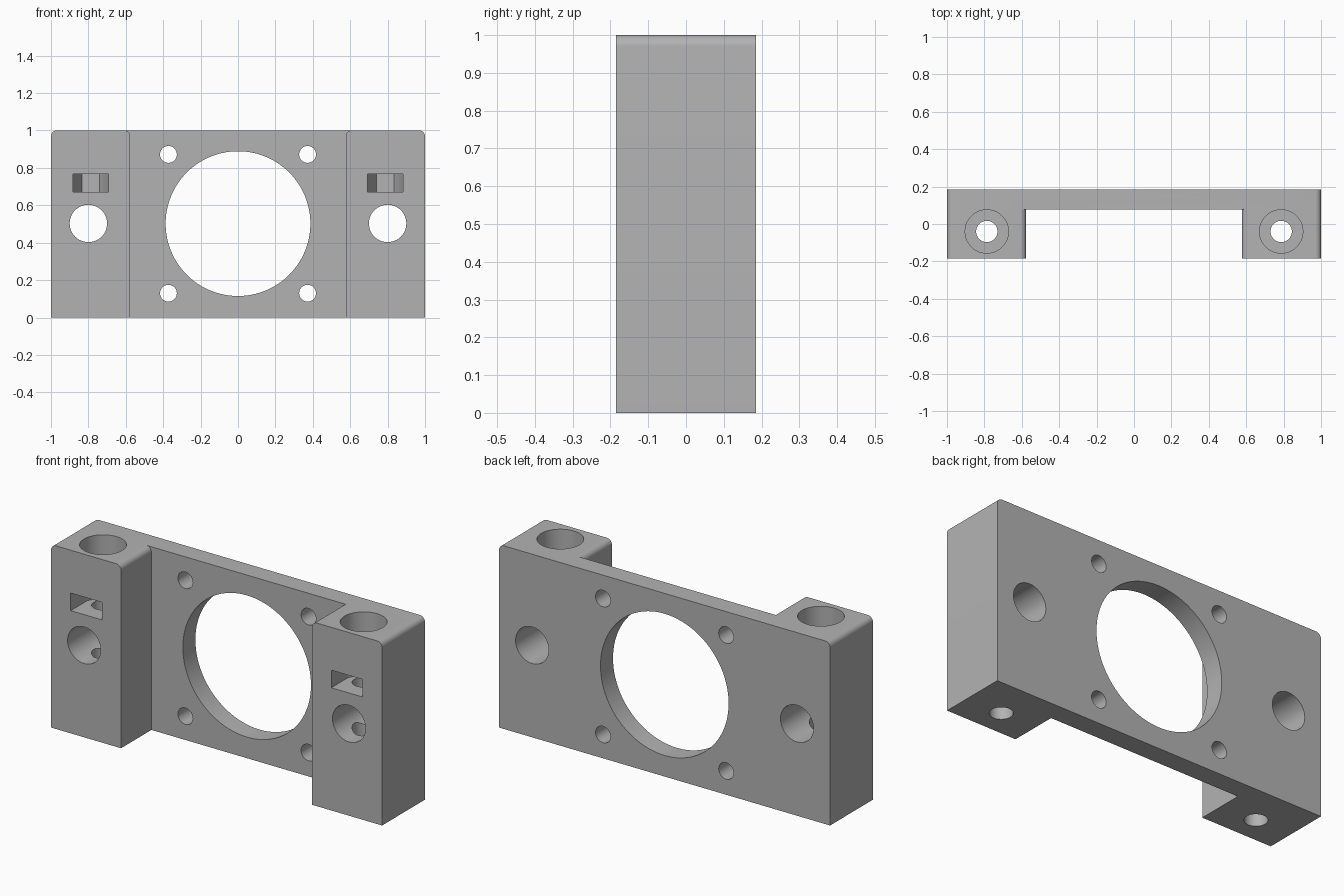
import bpy, math
from mathutils import Matrix, Vector

if "Cube" in bpy.data.objects:
    bpy.data.objects.remove(bpy.data.objects["Cube"], do_unlink=True)

FRONT, PLATE_FRONT, BACK = -0.185, 0.077, 0.185
INNER, BOLT_X, BOLT_Y, ROUND = 0.577, 0.787, -0.04, 0.03

grey = bpy.data.materials.new("plain grey")
grey.use_nodes = True
grey.diffuse_color = (0.45, 0.45, 0.45, 1)
grey.node_tree.nodes["Principled BSDF"].inputs["Base Color"].default_value = grey.diffuse_color


def prism(name, outline, axis, start, end):
    """Extrude a 2D outline along axis Y (outline is x, z) or Z (outline is x, y)."""
    def place(u, v, d):
        return (u, d, v) if axis == "Y" else (u, v, d)
    n = len(outline)
    verts = [place(u, v, d) for d in (start, end) for u, v in outline]
    faces = [list(range(n))[::-1], list(range(n, 2 * n))]
    faces += [[i, (i + 1) % n, n + (i + 1) % n, n + i] for i in range(n)]
    if axis == "Y":
        faces = [f[::-1] for f in faces]
    mesh = bpy.data.meshes.new(name)
    mesh.from_pydata(verts, [], faces)
    mesh.materials.append(grey)
    obj = bpy.data.objects.new(name, mesh)
    bpy.context.collection.objects.link(obj)
    return obj


def round_top(x0, x1):
    """Upright rectangle with rounded top corners."""
    pts = [(x0, 0), (x1, 0)]
    for cx, first in ((x1 - ROUND, 0), (x0 + ROUND, 90)):
        for i in range(9):
            a = math.radians(first + i * 90 / 8)
            pts.append((cx + ROUND * math.cos(a), 1 - ROUND + ROUND * math.sin(a)))
    return pts


def circle(cx, cy, r, n=48):
    return [(cx + r * math.cos(2 * math.pi * i / n),
             cy + r * math.sin(2 * math.pi * i / n)) for i in range(n)]


# Back plate and the two side blocks
bracket = prism("fan_mount_bracket", round_top(-1, 1), "Y", PLATE_FRONT, BACK)
blocks = [prism("side_block", round_top(*span), "Y", FRONT, 0.13)
          for span in ((-1, -INNER), (INNER, 1))]

# Central opening and the four small screw holes
cutters = [prism("fan_opening_cutter", circle(0, 0.502, 0.387, 96), "Y", -0.5, 0.5)]
for x in (-0.372, 0.372):
    for z in (0.13, 0.872):
        cutters.append(prism("screw_hole_cutter", circle(x, z, 0.045, 32), "Y", -0.5, 0.5))

# Rod hole, vertical bolt hole, counterbore and hexagonal nut slot on each side
for s in (-1, 1):
    bx = s * BOLT_X
    cutters.append(prism("rod_hole_cutter", circle(s * 0.8, 0.503, 0.1), "Y", -0.5, 0.5))
    cutters.append(prism("bolt_hole_cutter", circle(bx, BOLT_Y, 0.057), "Z", -0.2, 1.2))
    cutters.append(prism("counterbore_cutter", circle(bx, BOLT_Y, 0.116), "Z", 0.86, 1.2))
    nut = circle(bx, BOLT_Y, 0.094, 6)[:4] + [(bx - 0.094, -0.4), (bx + 0.094, -0.4)]
    cutters.append(prism("nut_slot_cutter", nut, "Z", 0.67, 0.766))

bpy.ops.object.select_all(action="DESELECT")
bpy.context.view_layer.objects.active = bracket
bracket.select_set(True)
for tool in blocks + cutters:
    mod = bracket.modifiers.new(tool.name, "BOOLEAN")
    mod.operation = "UNION" if tool in blocks else "DIFFERENCE"
    mod.solver = "EXACT"
    mod.object = tool
    bpy.ops.object.modifier_apply(modifier=mod.name)
    bpy.data.objects.remove(tool, do_unlink=True)

bpy.ops.object.shade_smooth_by_angle(angle=math.radians(30))
